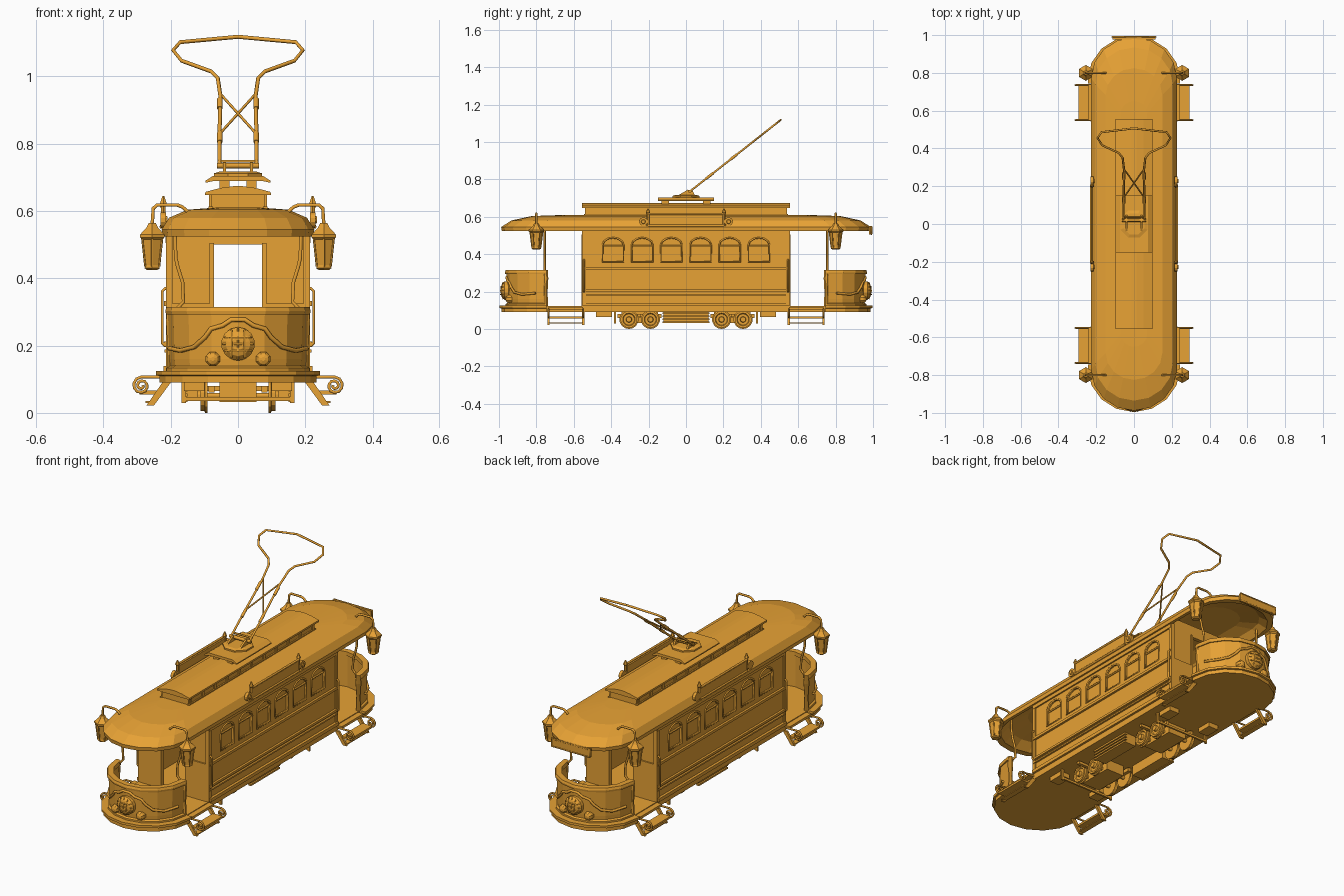
import bpy, bmesh
from math import sin, cos, pi, sqrt

if "Cube" in bpy.data.objects:
    bpy.data.objects.remove(bpy.data.objects["Cube"])

# one amber paint for the whole tram
paint = bpy.data.materials.new("amber_paint")
paint.diffuse_color = (0.8, 0.36, 0.035, 1)
paint.use_nodes = True
paint.node_tree.nodes["Principled BSDF"].inputs["Base Color"].default_value = paint.diffuse_color

# ---------- helpers ----------
def loft(name, rings):
    """Skin a list of equal-length closed rings and cap both ends."""
    bm = bmesh.new()
    vr = [[bm.verts.new(p) for p in r] for r in rings]
    n = len(vr[0])
    for a, b in zip(vr, vr[1:]):
        for i in range(n):
            bm.faces.new((a[i], a[(i + 1) % n], b[(i + 1) % n], b[i]))
    bm.faces.new(vr[0])
    bm.faces.new(vr[-1])
    bmesh.ops.recalc_face_normals(bm, faces=bm.faces)
    me = bpy.data.meshes.new(name)
    bm.to_mesh(me)
    bm.free()
    me.materials.append(paint)
    ob = bpy.data.objects.new(name, me)
    bpy.context.collection.objects.link(ob)
    return ob

def box(name, x0, x1, y0, y1, z0, z1):
    return loft(name, [[(x0, y0, z), (x1, y0, z), (x1, y1, z), (x0, y1, z)] for z in (z0, z1)])

def lathe(name, c, axis, prof, n=12):
    """Rings of (radius, height) about an axis through c."""
    rings = []
    for r, h in prof:
        ring = []
        for i in range(n):
            a = 2 * pi * (i + .5) / n
            u, v = r * cos(a), r * sin(a)
            d = {'X': (h, u, v), 'Y': (u, h, v), 'Z': (u, v, h)}[axis]
            ring.append(tuple(c[k] + d[k] for k in range(3)))
        rings.append(ring)
    return loft(name, rings)

def bake(ob):
    """Replace an object by its evaluated mesh."""
    dg = bpy.context.evaluated_depsgraph_get()
    me = bpy.data.meshes.new_from_object(ob.evaluated_get(dg))
    me.materials.clear()
    me.materials.append(paint)
    new = bpy.data.objects.new(ob.name, me)
    bpy.context.collection.objects.link(new)
    bpy.data.objects.remove(ob)
    return new

def tube(name, pts, r, cyclic=False):
    cu = bpy.data.curves.new(name, 'CURVE')
    cu.dimensions = '3D'
    cu.bevel_depth, cu.bevel_resolution, cu.use_fill_caps = r, 1, True
    sp = cu.splines.new('POLY')
    sp.points.add(len(pts) - 1)
    for p, q in zip(sp.points, pts):
        p.co = (*q, 1)
    sp.use_cyclic_u = cyclic
    ob = bpy.data.objects.new(name, cu)
    bpy.context.collection.objects.link(ob)
    return bake(ob)

def capsule(w, l, z, n=8):
    """Long outline with elliptical ends."""
    b = w * .95
    return [(w * cos(a), s * (l - b) + b * sin(a), z)
            for s, a0 in ((1, 0), (-1, pi)) for a in [a0 + pi * i / n for i in range(n + 1)]]

def sweep_u(name, prof, w, end, start, sy):
    """Sweep an (offset, z) profile around one rounded end of the tram."""
    b, n = w * .95, 8
    path = [(1, 0, start)] + [(cos(pi * i / n), sin(pi * i / n), end - b) for i in range(n + 1)] + [(-1, 0, start)]
    return loft(name, [[((w + d) * c, sy * (yc + (b + d) * s), z) for d, z in prof] for c, s, yc in path])

def spiral(cx, cz, y, r0, r1, turns, sx, n=18):
    return [(sx * (cx + (r0 + (r1 - r0) * i / n) * sin(2 * pi * turns * i / n)), y,
             cz + (r0 + (r1 - r0) * i / n) * cos(2 * pi * turns * i / n)) for i in range(n + 1)]

# ---------- floor and roof ----------
loft("floor", [capsule(.21, .965, .09), capsule(.21, .965, .122)])
loft("roof", [capsule(*r) for r in ((.12, .78, .585), (.18, .9, .56), (.208, .95, .525), (.225, .985, .525),
                                    (.227, .988, .545), (.205, .935, .58), (.15, .825, .604), (.07, .65, .61))])

# ---------- cabin with hollow inside, doorways and recessed arched windows ----------
cabin = box("cabin", -.208, .208, -.55, .55, .1, .565)
cutters = [box("inside_cutter", -.188, .188, -.53, .53, .122, .7),
           box("door_cutter", -.075, .075, -.7, .7, .122, .5)]
for s in (1, -1):
    for i in range(6):
        yc = -.39 + .156 * i
        arch = [(yc - .056, .36), (yc + .056, .36)] + \
               [(yc + .056 * cos(pi * k / 6), .45 + .038 * sin(pi * k / 6)) for k in range(7)]
        cutters.append(loft("window_cutter", [[(s * x, y, z) for y, z in arch] for x in (.196, .25)]))
        tube("window_frame", [(s * .208, y, z) for y, z in arch], .005, True)
        tube("window_bar", [(s * .2, yc - .056, .445), (s * .2, yc + .056, .445)], .005)
for c in cutters:
    c.hide_render = True
    m = cabin.modifiers.new("cut", 'BOOLEAN')
    m.operation, m.object, m.solver = 'DIFFERENCE', c, 'EXACT'
bpy.context.view_layer.update()
cabin = bake(cabin)
for c in cutters:
    bpy.data.objects.remove(c)

for s in (1, -1):
    # side mouldings and side signboard
    for z0, z1, d in ((.318, .332, .012), (.2, .212, .012), (.18, .188, .01), (.122, .14, .014), (.505, .53, .008)):
        box("side_moulding", s * .2, s * (.208 + d), -.55, .55, z0, z1)
    box("side_signboard", s * .216, s * .228, -.195, .195, .555, .612)
    for z in (.553, .616):
        tube("sign_border", [(s * .228, -.2, z), (s * .228, .2, z)], .006)
    for t in (1, -1):
        box("corner_post", s * .195, s * .214, t * .535, t * .556, .122, .53)
        lathe("sign_scroll", (s * .222, t * .228, .574), 'X', [(.023, -.008), (.023, .008), (.012, .008), (.01, .013)])
        lathe("sign_finial", (s * .222, t * .203, 0), 'Z', [(.008, .55), (.008, .615), (.012, .622), (.003, .645)], 6)
        # lower panel and jamb beside the doorway
        box("end_wall_panel", s * .08, s * .195, t * .545, t * .558, .122, .325)
        box("door_jamb", s * .072, s * .084, t * .545, t * .558, .122, .505)

# ---------- clerestory ----------
def ridge(name, half, prof):
    full = prof + [(-x, z) for x, z in reversed(prof)]
    return loft(name, [[(x, y, z) for x, z in full] for y in (-half, half)])

box("clerestory", -.08, .08, -.54, .54, .6, .656)
ridge("clerestory_roof", .557, [(.098, .648), (.097, .657), (.05, .669), (.012, .674)])
for s in (1, -1):
    box("clerestory_sill", s * .075, s * .087, -.545, .545, .605, .614)
    for i in range(11):
        y = -.525 + .105 * i
        box("clerestory_mullion", s * .078, s * .086, y - .008, y + .008, .61, .65)

# ---------- current collector ----------
ridge("collector_plate", .15, [(.07, .69), (.097, .684), (.097, .69), (.075, .704)])
for s in (1, -1):
    for t in (1, -1):
        box("plate_foot", s * .025, s * .055, t * .09, t * .13, .66, .695)
lathe("collector_base", (0, 0, 0), 'Z', [(.078, .703), (.078, .712), (.06, .717)], 8)

def slope(x, z):
    return (x, .02 + (z - .735) * 1.27, z)

tube("collector_pivot", [(-.063, .02, .735), (.063, .02, .735)], .009)
tube("collector_cross_rod", [slope(-.06, .748), slope(.06, .748)], .005)
half = [(.055, .735), (.055, .83), (.052, .94), (.06, .995), (.08, 1.015), (.168, 1.047), (.193, 1.078), (.172, 1.102)]
for s in (1, -1):
    tube("collector_arm", [slope(s * x, z) for x, z in half] + [slope(0, 1.118)], .006)
    tube("collector_brace", [slope(-s * .054, .83), slope(s * .054, .95)], .004)
    for z in (.805, .905):
        tube("arm_sleeve", [slope(s * .054, z), slope(s * .054, z + .028)], .0085)
    loft("pivot_bracket", [[(x, -.05, .71), (x, .05, .71), (x, .035, .74), (x, .01, .745)]
                           for x in (s * .035, s * .045)])

# ---------- both end platforms ----------
for t in (1, -1):
    sweep_u("bumper", [(-.035, .09), (-.004, .09), (-.004, .11), (.006, .112), (.006, .125), (-.035, .125)],
            .238, .99, .745, t)
    sweep_u("dash_panel", [(-.012, .122), (0, .122), (.004, .16), (.008, .295), (-.012, .295)], .2, .952, .75, t)
    sweep_u("dash_rail", [(-.018, .293), (.014, .293), (.016, .303), (.012, .315), (-.018, .315)], .2, .952, .745, t)
    sweep_u("dash_base", [(0, .122), (.012, .122), (.012, .134), (0, .14)], .2, .952, .75, t)

    def front(x, z, d=.003):
        return (x, t * (.762 + (.2 + d) * sqrt(max(0, 1 - (x / .21) ** 2)) - .005), z)

    # raised wave moulding, central lamp with grille and two small lamps
    wave = [(.204, .192), (.17, .185), (.13, .196), (.098, .225), (.08, .25), (.045, .26), (.02, .277)]
    tube("dash_wave", [front(x, z) for x, z in wave] + [front(-x, z) for x, z in reversed(wave)], .007)
    c = (0, t * .95, .205)
    lathe("head_lamp", c, 'Y', [(.05, 0), (.05, t * .02), (.044, t * .026), (.036, t * .034), (.018, t * .04)], 14)
    for k in (-.02, 0, .02):
        h = sqrt(.046 ** 2 - k * k)
        tube("lamp_grille", [(k, t * .978, .205 - h), (k, t * .992, .205), (k, t * .978, .205 + h)], .003)
        tube("lamp_grille", [(-h, t * .978, .205 + k), (0, t * .992, .205 + k), (h, t * .978, .205 + k)], .003)
    for s in (1, -1):
        lathe("small_lamp", (s * .075, t * .93, .16), 'Y', [(.023, 0), (.023, t * .02), (.016, t * .03), (.006, t * .034)], 8)
        # roof pole, dash end post, grab handle
        tube("roof_pole", [(s * x, t * .755, z) for x, z in
                           ((.188, .55), (.185, .46), (.178, .43), (.165, .39), (.162, .33), (.185, .305))], .006)
        lathe("dash_end_post", (s * .2, t * .75, 0), 'Z', [(.013, .122), (.011, .2), (.015, .27), (.012, .315)], 8)
        tube("grab_handle", [(s * x, t * .545, z) for x, z in
                             ((.205, .2), (.217, .2), (.225, .208), (.225, .362), (.217, .37), (.205, .37))], .005)
        # hanging lantern on a bent arm
        tube("lantern_arm", [(s * x, t * .8, z) for x, z in
                             ((.15, .598), (.165, .612), (.18, .618), (.24, .618), (.252, .608), (.255, .56))], .006)
        lathe("lantern", (s * .255, t * .8, 0), 'Z',
              [(.018, .425), (.026, .43), (.024, .44), (.033, .515), (.042, .522), (.042, .53), (.02, .55), (.012, .565)], 6)
        for k in range(6):
            a = pi * (k + .5) / 3
            tube("lantern_rib", [(s * .255 + r * cos(a), t * .8 + r * sin(a), z) for r, z in ((.024, .435), (.035, .522))], .003)
        # boarding step with scrolled brackets
        ya, yb = t * .55, t * .735
        box("step_board", s * .235, s * .293, ya, yb, .055, .066)
        box("step_hanger_board", s * .2, s * .24, ya, yb, .105, .118)
        box("step_foot", s * .245, s * .275, ya, yb, .03, .036)
        for y in (ya, yb):
            loft("step_strut", [[(s * x, yy, z) for x, z in ((.2, .09), (.225, .09), (.272, .022), (.25, .022))]
                                for yy in (y - .006, y + .006)])
            tube("step_scroll", [(s * .22, y, .106)] + spiral(.287, .081, y, .026, .005, 1.8, s), .005)

# rear destination board under the eave
box("rear_board", -.115, .115, .978, .992, .505, .55)
tube("rear_board_frame", [(x, .991, z) for x, z in ((-.115, .507), (.115, .507), (.115, .548), (-.115, .548))], .005, True)

# ---------- running gear ----------
for t in (1, -1):
    box("truck_bolster", -.055, .055, t * .15, t * .345, .032, .092)
    box("truck_crossbar", -.165, .165, t * .24, t * .258, .065, .08)
    box("brake_beam", -.165, .165, t * .375, t * .385, .035, .047)
    for s in (1, -1):
        box("truck_side_beam", s * .07, s * .088, t * .13, t * .365, .06, .08)
        box("equipment_box", s * .1, s * .16, t * .395, t * .48, .065, .092)
        box("brake_hanger", s * .155, s * .168, t * .375, t * .385, .03, .092)
        for y in (.19, .305):
            lathe("wheel", (s * .09, t * y, .051), 'X',
                  [(.051, 0), (.051, s * .008), (.045, s * .01), (.045, s * .022), (.034, s * .022),
                   (.03, s * .016), (.016, s * .016), (.014, s * .03)], 14)
    for y in (.19, .305):
        tube("axle", [(-.1, t * y, .051), (.1, t * y, .051)], .01)
for s in (1, -1):
    box("battery_box", s * .09, s * .155, -.12, .12, .035, .092)
    for i in range(4):
        box("battery_slat", s * .15, s * .165, -.125, .125, .032 + .016 * i, .041 + .016 * i)
